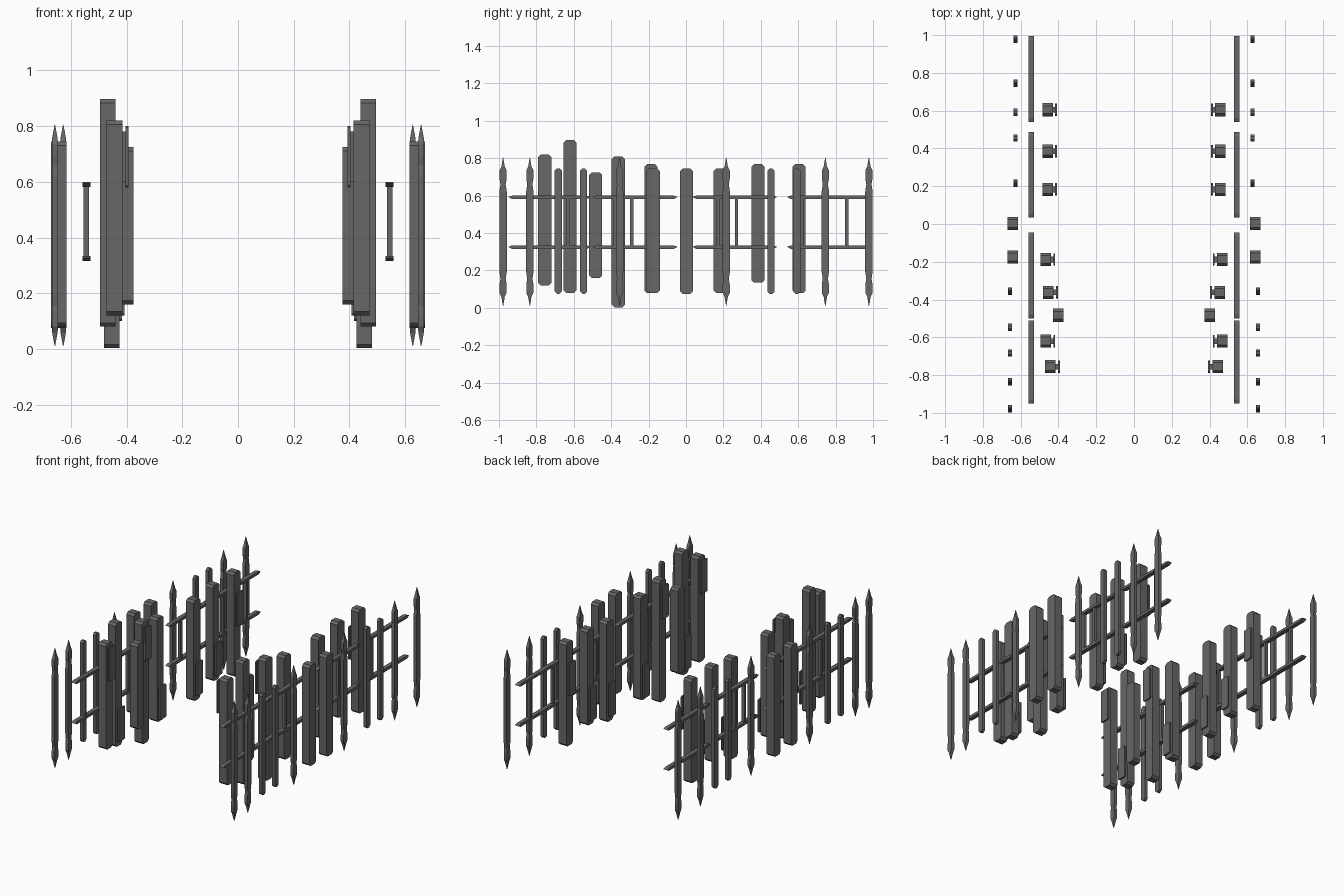
import bpy, bmesh

if "Cube" in bpy.data.objects:
    bpy.data.objects.remove(bpy.data.objects["Cube"])

mat = bpy.data.materials.new("dark_iron_grey")
mat.diffuse_color = (0.135, 0.135, 0.135, 1)
mat.use_nodes = True
mat.node_tree.nodes["Principled BSDF"].inputs["Base Color"].default_value = mat.diffuse_color


def finish(name, bm):
    bmesh.ops.recalc_face_normals(bm, faces=bm.faces)
    me = bpy.data.meshes.new(name)
    bm.to_mesh(me)
    bm.free()
    me.materials.append(mat)
    ob = bpy.data.objects.new(name, me)
    bpy.context.collection.objects.link(ob)
    # every fence part is repeated on the other side of x = 0
    mirror = ob.modifiers.new("mirror", 'MIRROR')
    mirror.use_axis[0] = True
    return ob


def slab(name, x, pts, wx):
    """Outline in the y-z plane extruded along x."""
    bm = bmesh.new()
    a = [bm.verts.new((x - wx / 2, y, z)) for y, z in pts]
    b = [bm.verts.new((x + wx / 2, y, z)) for y, z in pts]
    bm.faces.new(a)
    bm.faces.new(b[::-1])
    n = len(pts)
    for i in range(n):
        j = (i + 1) % n
        bm.faces.new((a[i], b[i], b[j], a[j]))
    return finish(name, bm)


def board(name, x, y, z0, z1, wx, wy, c):
    """Upright board with chamfered ends."""
    h = wy / 2
    pts = [(y - h, z0 + c), (y - h + c, z0), (y + h - c, z0), (y + h, z0 + c),
           (y + h, z1 - c), (y + h - c, z1), (y - h + c, z1), (y - h, z1 - c)]
    return slab(name, x, pts, wx)


def box(name, x0, x1, y0, y1, z0, z1):
    return slab(name, (x0 + x1) / 2, [(y0, z0), (y1, z0), (y1, z1), (y0, z1)], x1 - x0)


def spike(name, x, y):
    """Picket lofted from rectangles: (z, half x, half y)."""
    upper = [(0.62, .011, .020), (0.66, .011, .014), (0.69, .011, .019),
             (0.735, .011, .019), (0.755, .010, .009), (0.805, .0008, .0008)]
    rings = [(0.815 - z, a, b) for z, a, b in reversed(upper)] + upper
    bm = bmesh.new()
    loops = [[bm.verts.new((x + sx * a, y + sy * b, z))
              for sx, sy in ((-1, -1), (1, -1), (1, 1), (-1, 1))] for z, a, b in rings]
    bm.faces.new(loops[0])
    bm.faces.new(loops[-1])
    for lo, hi in zip(loops, loops[1:]):
        for i in range(4):
            j = (i + 1) % 4
            bm.faces.new((lo[i], lo[j], hi[j], hi[i]))
    return finish(name, bm)


# outer pointed and flat pickets
for x, y in ((.657, -.978), (.657, -.835), (.657, -.355), (.627, .215), (.627, .745), (.627, .978)):
    spike("pointed_picket", x, y)
for x, y in ((.657, -.683), (.657, -.547), (.627, .455), (.627, .592)):
    board("flat_picket", x, y, .075, .745, .022, .038, .012)

# heavy posts: x, y, bottom, top, bottom of inner plate (None = no plate)
posts = [(.443, -.755, .12, .82, .58), (.467, -.62, .08, .897, .12),
         (.402, -.483, .16, .725, None), (.453, -.362, .003, .81, .56),
         (.467, -.188, .08, .768, .10), (.643, -.175, .08, .745, None),
         (.643, .003, .075, .745, None), (.457, .183, .08, .745, .12),
         (.457, .385, .135, .768, .17), (.457, .605, .08, .768, .42)]
for x, y, z0, z1, p in posts:
    board("post", x, y, z0, z1, .056, .07, .014)
    if p is not None:
        xi = x - .028
        box("plate_web", xi - .012, xi, y - .015, y + .015, p + .02, p + .20)
        board("inner_plate", xi - .017, y, p, p + .22, .010, .066, .006)

# four rail panels: y span and upright bars
panels = [(-.95, -.51, (-.83, -.63)), (-.50, -.045, (-.38, -.29)),
          (.035, .487, (.17, .27)), (.54, .995, (.62, .86))]
for y0, y1, bars in panels:
    for z0, z1 in ((.315, .334), (.582, .600)):
        m = (z0 + z1) / 2
        slab("rail", .544, [(y0, m + .002), (y0 + .02, z0), (y1 - .02, z0),
                            (y1, m + .002), (y1 - .02, z1), (y0 + .02, z1)], .028)
    for y in bars:
        box("rail_bar", .534, .554, y - .009, y + .009, .33, .585)
